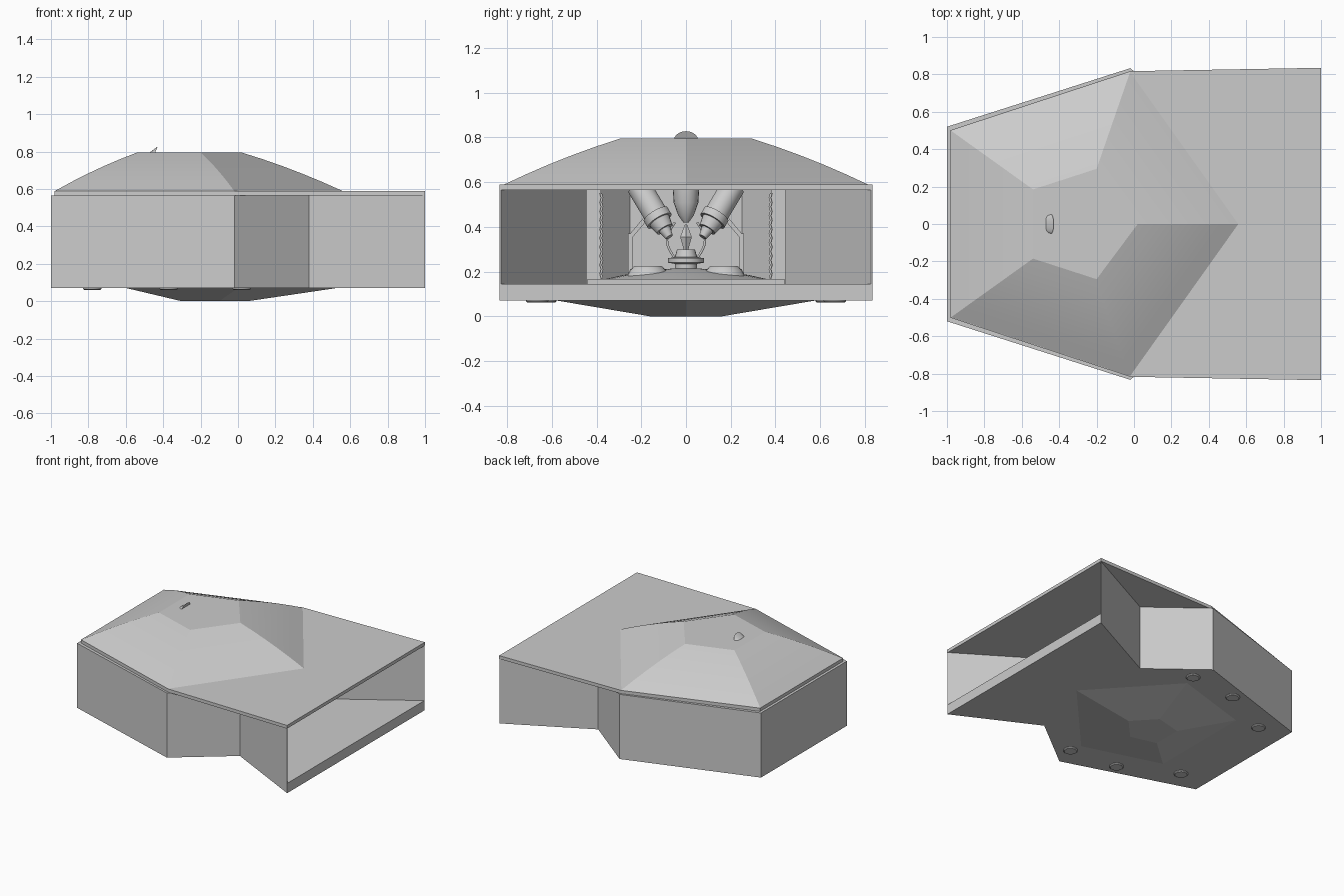
import bpy, bmesh, math
from mathutils import Vector

if "Cube" in bpy.data.objects:
    bpy.data.objects.remove(bpy.data.objects["Cube"])


def loft(name, rings, smooth=None):
    """Closed solid through matching rings of 3D points, capped at both ends."""
    bm = bmesh.new()
    vs = [[bm.verts.new(p) for p in r] for r in rings]
    n = len(rings[0])
    for a, b in zip(vs, vs[1:]):
        for i in range(n):
            j = (i + 1) % n
            bm.faces.new((a[i], a[j], b[j], b[i]))
    bm.faces.new(vs[0][::-1])
    bm.faces.new(vs[-1])
    bmesh.ops.recalc_face_normals(bm, faces=bm.faces)
    me = bpy.data.meshes.new(name)
    bm.to_mesh(me)
    bm.free()
    ob = bpy.data.objects.new(name, me)
    bpy.context.collection.objects.link(ob)
    if smooth:
        bpy.ops.object.select_all(action='DESELECT')
        ob.select_set(True)
        bpy.context.view_layer.objects.active = ob
        bpy.ops.object.shade_smooth_by_angle(angle=math.radians(smooth))
    return ob


def at(pts, z):
    return [(x, y, z) for x, y in pts]


def mirror_y(half):
    """Complete a +y half outline (listed from +x to -x) to the -y side."""
    return half + [(x, -y) for x, y in reversed(half) if y > 0]


def prism(name, pts, z0, z1):
    return loft(name, [at(pts, z0), at(pts, z1)])


def blend(a, b, z0, z1, steps, bulge):
    """Rings from outline a to outline b with a slight outward swelling."""
    rings = []
    for k in range(steps + 1):
        t = k / steps
        z = z0 + (z1 - z0) * t + bulge * 4 * t * (1 - t)
        rings.append([tuple(Vector((*p, z)).lerp(Vector((*q, z)), t)) for p, q in zip(a, b)])
    return rings


def lathe(name, start, end, profile, sides=20):
    """Round part along an axis; profile = (fraction along axis, radius)."""
    s, e = Vector(start), Vector(end)
    rot = (e - s).to_track_quat('Z', 'Y')
    rings = []
    for t, r in profile:
        c = s.lerp(e, t)
        rings.append([c + rot @ Vector((r * math.cos(2 * math.pi * i / sides),
                                        r * math.sin(2 * math.pi * i / sides), 0))
                      for i in range(sides)])
    return loft(name, rings, 30)


def cable(name, pts, r):
    cu = bpy.data.curves.new(name, 'CURVE')
    cu.dimensions = '3D'
    cu.bevel_depth = r
    cu.bevel_resolution = 1
    sp = cu.splines.new('POLY')
    sp.points.add(len(pts) - 1)
    for p, q in zip(sp.points, pts):
        p.co = (*q, 1)
    ob = bpy.data.objects.new(name, cu)
    bpy.context.collection.objects.link(ob)


# Hull with a waisted plan, hollowed by the flared entrance and inner room
hull = prism("hull", mirror_y([(1, .833), (.38, .52), (-.02, .833), (-1, .52)]), .07, .565)
room = prism("room_cutter", mirror_y([(1.1, .891), (1, .828), (.4, .445), (.33, .445), (.33, .38),
                                      (-.55, .38), (-.7, .25)]), .145, .7)
mod = hull.modifiers.new("room", 'BOOLEAN')
mod.operation = 'DIFFERENCE'
mod.solver = 'EXACT'
mod.object = room
bpy.context.view_layer.objects.active = hull
bpy.ops.object.modifier_apply(modifier=mod.name)
bpy.data.objects.remove(room)

# Roof plate, overhanging the waist
prism("roof_plate", mirror_y([(1, .835), (-.02, .817), (-.98, .502)]), .565, .59)

# Roof dome and shallow keel, both five-sided
loft("roof_dome", blend(mirror_y([(.56, 0), (-.02, .815), (-.98, .5)]),
                        mirror_y([(.02, 0), (-.2, .295), (-.54, .185)]), .589, .795, 5, .011), 15)
loft("keel", blend(mirror_y([(.53, 0), (0, .58), (-.6, .4)]),
                   mirror_y([(.05, 0), (-.1, .16), (-.3, .11)]), .071, 0, 1, 0))

# Roof scoop
arc = [math.pi * i / 10 for i in range(11)]
loft("roof_scoop", [[(-.475 + .005 * math.sin(a), .045 * math.cos(a), .785 + .012 * math.sin(a)) for a in arc],
                    [(-.445 + .016 * math.sin(a), .053 * math.cos(a), .79 + .038 * math.sin(a)) for a in arc]], 30)

for side, label in ((1, "back"), (-1, "front")):
    # Landing pads under the hull edge
    for i, (x, y) in enumerate(((.02, .665), (-.37, .63), (-.78, .42))):
        lathe(f"{label}_pad_{i + 1}", (x, y * side, .075), (x, y * side, .061),
              [(0, .05), (.6, .05), (1, .043)])
    # Tilted ceiling pods with collar and stepped nose
    lathe(f"{label}_pod", (-.1, .21 * side, .58), (-.02, .075 * side, .355),
          [(0, .055), (.55, .055), (.55, .062), (.68, .062), (.68, .05), (.85, .04), (.85, .028), (1, .018)])
    # Loose cables beside the pedestal
    cable(f"{label}_cable", [(-.05, side * (.05 + .035 * math.sin(math.pi * i / 8)), .42 - .02 * i)
                             for i in range(9)], .006)
    # Ridged door trims at the waist
    cable(f"{label}_door_trim", [(.34, side * (.375 + .006 * (i % 2)), .17 + .02 * i) for i in range(20)], .006)
    # Floor consoles
    lathe(f"{label}_console", (.05, .17 * side, .17), (.05, .17 * side, .225), [(0, .1), (.7, .08), (1, .06)])
    # Sloping braces of the rear bay
    loft(f"{label}_brace", [[(x, side * .25, z) for x, z in ((-.5, .34), (-.4, .34), (-.4, .37), (-.5, .37))],
                            [(x, side * .14, z) for x, z in ((-.5, .47), (-.4, .47), (-.4, .5), (-.5, .5))]])
    loft(f"{label}_bay_post", [[(x, side * y, z) for x, y in ((-.5, .24), (-.4, .24), (-.4, .26), (-.5, .26))]
                               for z in (.14, .37)])

# Entrance sill and low domed floor
prism("sill", [(.4, .44), (.33, .44), (.33, -.44), (.4, -.44)], .14, .168)
lathe("domed_floor", (-.06, 0, .14), (-.06, 0, .215),
      [(0, .4), (.3, .38), (.6, .28), (.85, .16), (1, .05)], 32)

# Central hanging pod, pedestal and crystal
lathe("centre_pod", (-.1, 0, .58), (-.1, 0, .42), [(0, .06), (.45, .055), (.8, .035), (1, .012)])
lathe("pedestal", (-.05, 0, .2), (-.05, 0, .3),
      [(0, .05), (.35, .05), (.4, .08), (.6, .08), (.65, .05), (1, .04)])
lathe("crystal", (-.05, 0, .3), (-.05, 0, .41), [(0, .012), (.5, .03), (1, .006)], 6)
